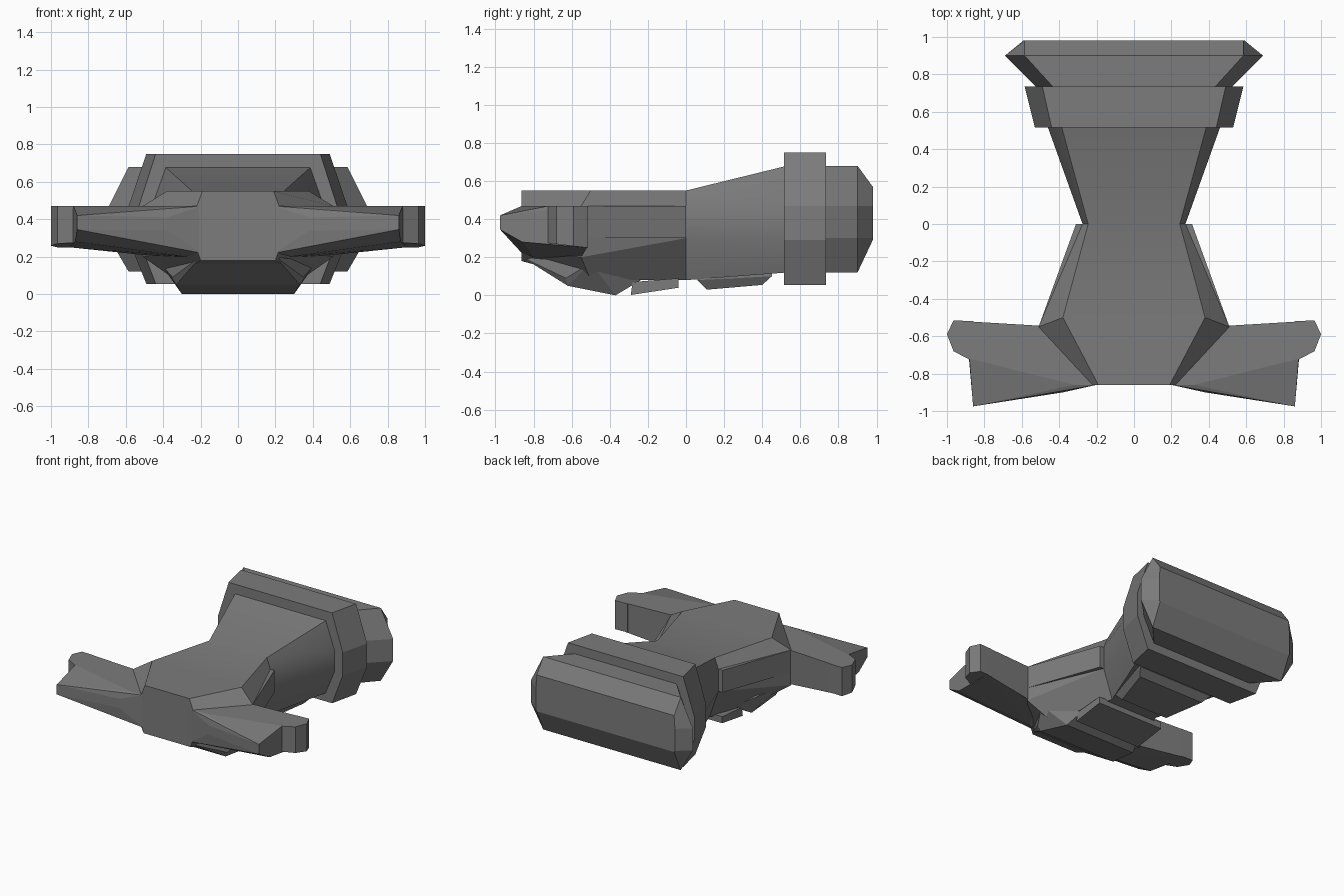
import bpy, bmesh, math

if "Cube" in bpy.data.objects:
    bpy.data.objects.remove(bpy.data.objects["Cube"])

# Dark grey paint shared by every part
paint = bpy.data.materials.new("dark_grey")
paint.diffuse_color = (.20, .20, .20, 1)
paint.use_nodes = True
paint.node_tree.nodes["Principled BSDF"].inputs["Base Color"].default_value = paint.diffuse_color


def finish(name, bm, mirror=False, smooth=False):
    bmesh.ops.recalc_face_normals(bm, faces=bm.faces)
    mesh = bpy.data.meshes.new(name)
    bm.to_mesh(mesh)
    bm.free()
    mesh.materials.append(paint)
    ob = bpy.data.objects.new(name, mesh)
    bpy.context.collection.objects.link(ob)
    if mirror:
        ob.modifiers.new("mirror", 'MIRROR').use_mirror_merge = False
    if smooth:
        bpy.ops.object.select_all(action='DESELECT')
        ob.select_set(True)
        bpy.context.view_layer.objects.active = ob
        bpy.ops.object.shade_smooth_by_angle(angle=math.radians(25))
    return ob


def loft(name, rings, smooth=False):
    """Octagonal rings: y, side y, top (w, z), side (w, z high, z low), bottom (w, z)."""
    bm = bmesh.new()
    loops = []
    for y, ys, tw, tz, sw, sh, sl, bw, bz in rings:
        half = [(tw, y, tz), (sw, ys, sh), (sw, ys, sl), (bw, y, bz)]
        pts = half + [(-x, a, z) for x, a, z in reversed(half)]
        loops.append([bm.verts.new(p) for p in pts])
    for a, b in zip(loops, loops[1:]):
        for i in range(8):
            j = (i + 1) % 8
            bm.faces.new((a[i], a[j], b[j], b[i]))
    bm.faces.new(loops[0])
    bm.faces.new(loops[-1])
    return finish(name, bm, smooth=smooth)


def hull(name, pts, mirror=False, both=False):
    """Convex solid around points, optionally symmetrical or mirrored as a second piece."""
    bm = bmesh.new()
    if both:
        pts = pts + [(-x, y, z) for x, y, z in pts]
    for p in pts:
        bm.verts.new(p)
    bmesh.ops.convex_hull(bm, input=bm.verts)
    junk = [v for v in bm.verts if not v.link_faces]
    bmesh.ops.delete(bm, geom=junk, context='VERTS')
    bmesh.ops.dissolve_limit(bm, angle_limit=math.radians(2),
                             verts=bm.verts, edges=bm.edges)
    return finish(name, bm, mirror)


# Main hull: blunt nose, wide shoulders, narrow waist, flared rear
loft("main_hull", [
    (-.862, -.862, .19, .55, .22, .47, .24, .20, .18),
    (-.50, -.55, .38, .55, .51, .47, .20, .34, .08),
    (0, 0, .245, .55, .275, .47, .30, .20, .08),
    (.53, .53, .39, .68, .465, .47, .30, .39, .12)], smooth=True)

# Raised collar around the rear
loft("rear_collar", [
    (.515, .515, .44, .75, .53, .47, .29, .44, .055),
    (.735, .735, .49, .75, .585, .47, .29, .49, .055)])

# Flared tail block with bevelled end
loft("tail_block", [
    (.73, .73, .43, .68, .52, .47, .30, .43, .12),
    (.90, .90, .585, .68, .69, .47, .30, .585, .12),
    (.98, .98, .585, .57, .592, .47, .30, .585, .29)])

# Chin under the nose
hull("chin", [
    (.20, -.86, .20), (.35, -.63, .09), (.33, -.62, .05), (.30, -.37, 0),
    (.28, -.33, .03), (.42, -.50, .17), (.25, -.22, .09)], both=True)

# Side arms with thin, sloping front blades
hull("arm", [
    (.40, -.55, .47), (.90, -.52, .47), (.20, -.86, .47), (.32, -.86, .47),
    (.88, -.72, .47), (.86, -.975, .42), (.38, -.90, .41), (.86, -.975, .345),
    (.38, -.90, .34), (.87, -.86, .28), (.90, -.52, .25), (.42, -.55, .20),
    (.28, -.80, .20), (.20, -.86, .22)], mirror=True)

# Blocks capping the arm ends
tip = [(.86, -.52), (.965, -.515), (.96, -.54), (1.0, -.59), (.965, -.68),
       (.88, -.725)]
hull("arm_tip", [(x, y, .47) for x, y in tip]
     + [(x, y, .25 - (y + .52) * .12) for x, y in tip], mirror=True)

# Slats running back from the arms to the waist
hull("side_slat", [(x, y, z) for x, y in
                   ((.31, 0), (.51, -.55), (.20, 0), (.40, -.55))
                   for z in (.30, .47)], mirror=True)

# Two belly panels
hull("front_belly_panel", [
    (.28, -.29, .002), (.28, -.04, .04), (.28, -.28, .07), (.28, -.04, .09)],
    both=True)
hull("rear_belly_panel", [
    (.22, .06, .08), (.20, .11, .03), (.28, .40, .055), (.32, .45, .10),
    (.22, .07, .12), (.32, .45, .14)], both=True)
